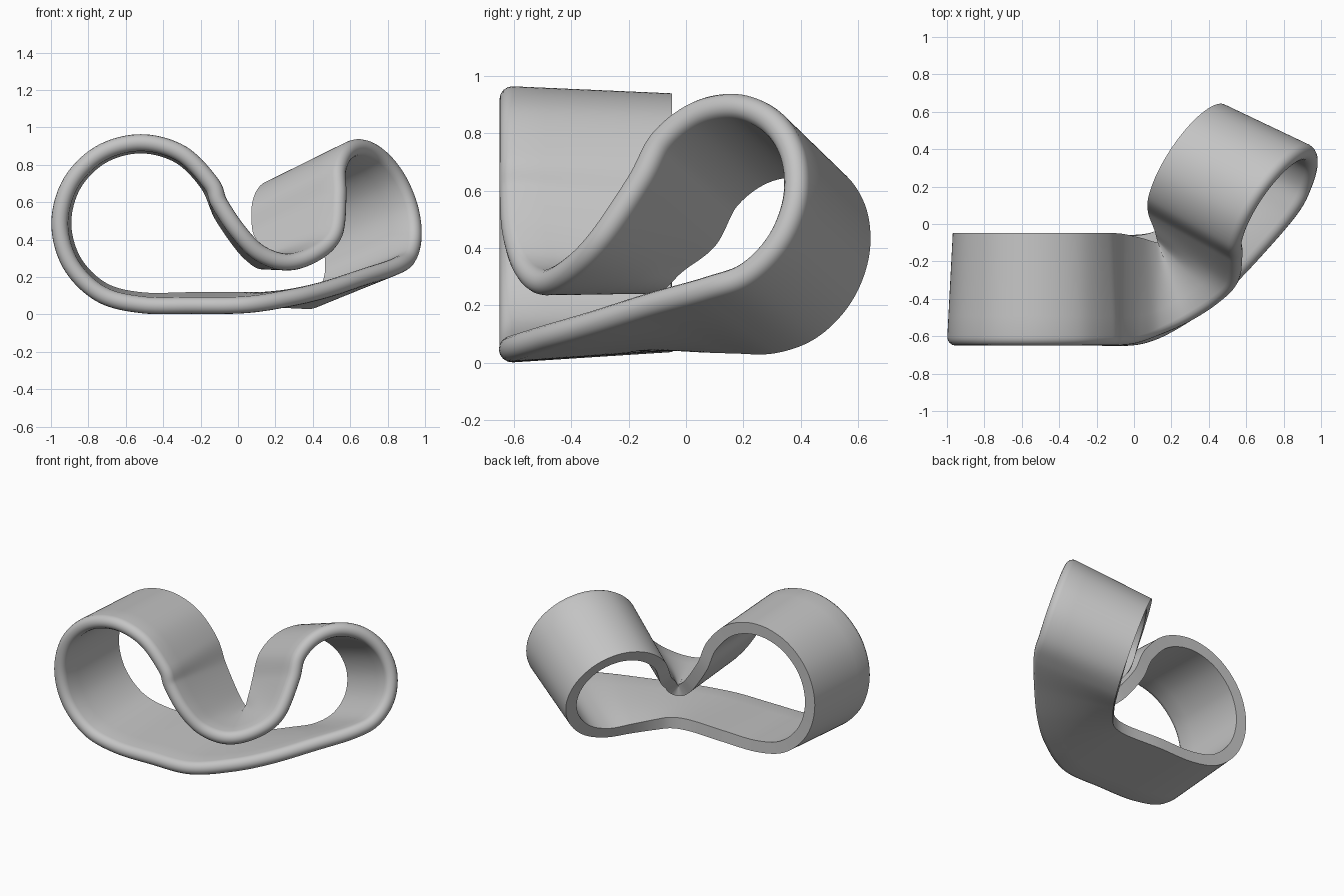
import bpy, bmesh, math
from mathutils import Vector

if "Cube" in bpy.data.objects:
    bpy.data.objects.remove(bpy.data.objects["Cube"], do_unlink=True)

STEPS = 10            # samples between neighbouring stations
HALF_FRONT = .045     # half thickness at the rounded front edge
HALF_BACK = .039      # half thickness at the square back edge


def make_material(name, color):
    material = bpy.data.materials.new(name)
    material.use_nodes = True
    material.diffuse_color = color
    material.node_tree.nodes["Principled BSDF"].inputs["Base Color"].default_value = color
    return material


def arc(center, across, up, start, end, count):
    """Points along part of a circle spanned by two half-axis vectors."""
    center, across, up = Vector(center), Vector(across), Vector(up)
    points = []
    for i in range(count):
        angle = math.radians(start + (end - start) * i / (count - 1))
        points.append(center + across * math.cos(angle) + up * math.sin(angle))
    return points


def smooth_closed(points):
    """Closed Catmull-Rom curve through the given points."""
    curve = []
    total = len(points)
    for i in range(total):
        a, b, c, d = (points[(i + k) % total] for k in (-1, 0, 1, 2))
        for s in range(STEPS):
            t = s / STEPS
            curve.append((b * 2 + (c - a) * t
                          + (a * 2 - b * 5 + c * 4 - d) * t ** 2
                          + (b * 3 - a - c * 3 + d) * t ** 3) / 2)
    return curve


def cross_section(front, back, front_tangent, back_tangent):
    """Slice of the band: round front edge, square back edge."""
    width = back - front
    across = width.normalized()
    front_normal = across.cross(front_tangent).normalized()
    back_normal = across.cross(back_tangent).normalized()
    ring = []
    # rounded front edge
    for i in range(9):
        angle = math.pi * (i / 8 - .5)
        ring.append(front + across * HALF_FRONT * (1 - math.cos(angle))
                    + front_normal * HALF_FRONT * math.sin(angle))
    # outer wall to the back, then inner wall to the front
    spans = [i / 5 for i in range(1, 6)]
    walls = [(s, 1) for s in spans] + [(s, -1) for s in reversed(spans)]
    for span, side in walls:
        normal = front_normal.lerp(back_normal, span).normalized()
        half = HALF_FRONT + (HALF_BACK - HALF_FRONT) * span
        start = front + across * HALF_FRONT
        ring.append(start.lerp(back, span) + normal * half * side)
    return ring


# Stations along the front edge and back edge of the band
# base sweep
base = [((-.25, -.65, .045), (-.25, -.05, .08)),
        ((.05, -.64, .05), (0, -.06, .08)),
        ((.3, -.52, .09), (.13, -.03, .08)),
        ((.5, -.36, .14), (.21, .05, .075)),
        ((.7, -.15, .21), (.3, .17, .07))]
# dip between the loops
dip = [((.55, -.32, .44), (.135, -.02, .35)),
       ((.44, -.43, .33), (.15, -.07, .3)),
       ((.28, -.53, .28), (.13, -.1, .28)),
       ((.12, -.6, .33), (.09, -.1, .3)),
       ((0, -.64, .45), (.02, -.08, .37)),
       ((-.1, -.65, .6), (-.09, -.055, .53))]

# tilted loop on the left side of the model
lean, rise = Vector((.185, .28, 0)), Vector((-.09, .05, .32))
tilted_front = arc((.77, .085, .59), lean, rise, -85, 170, 10)
tilted_back = arc((.29, .335, .375), lean * .96, rise * .96, -85, 170, 10)


# upright loop on the right side of the model
def upright(radius, y, z):
    return arc((-.52, y, z), (radius, 0, 0), (0, 0, radius), 30, 270, 9)


front_points = ([Vector(f) for f, b in base] + tilted_front
                + [Vector(f) for f, b in dip] + upright(.435, -.65, .485))
back_points = ([Vector(b) for f, b in base] + tilted_back
               + [Vector(b) for f, b in dip] + upright(.41, -.05, .49))

front_rail = smooth_closed(front_points)
back_rail = smooth_closed(back_points)
count = len(front_rail)

# Skin the band from its slices
bm = bmesh.new()
rings = []
for i in range(count):
    after, before = (i + 1) % count, i - 1
    section = cross_section(front_rail[i], back_rail[i],
                            front_rail[after] - front_rail[before],
                            back_rail[after] - back_rail[before])
    rings.append([bm.verts.new(p) for p in section])
for i in range(count):
    ring, following = rings[i], rings[(i + 1) % count]
    for j in range(len(ring)):
        k = (j + 1) % len(ring)
        bm.faces.new((ring[j], ring[k], following[k], following[j]))
bmesh.ops.recalc_face_normals(bm, faces=bm.faces)

mesh = bpy.data.meshes.new("looped_band")
bm.to_mesh(mesh)
bm.free()
mesh.materials.append(make_material("plain_grey", (.55, .55, .55, 1)))
band = bpy.data.objects.new("looped_band", mesh)
bpy.context.collection.objects.link(band)

# Smooth walls with a crisp back edge
bpy.ops.object.select_all(action="DESELECT")
band.select_set(True)
bpy.context.view_layer.objects.active = band
bpy.ops.object.shade_smooth_by_angle(angle=math.radians(40))
